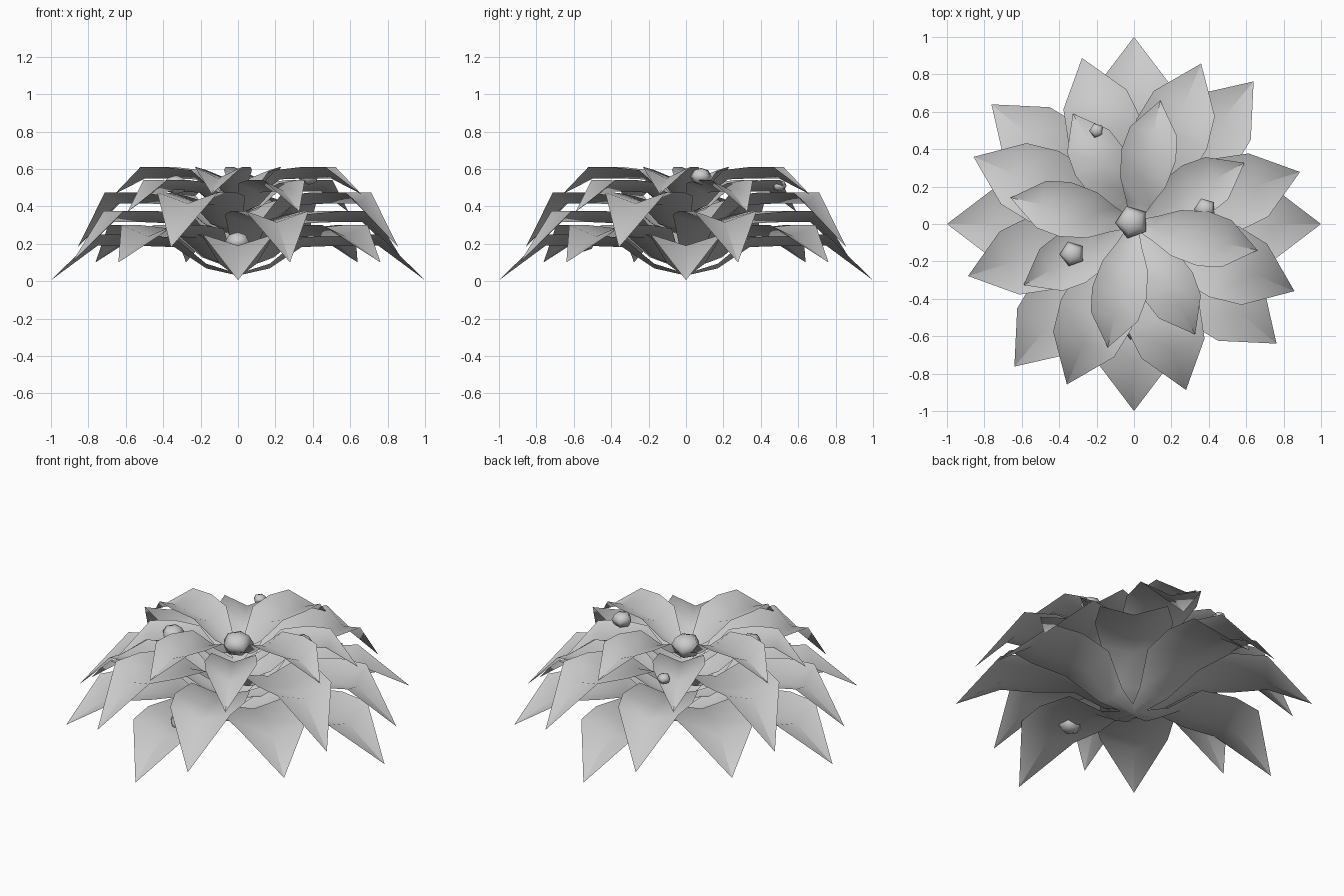
import bpy, bmesh, math
from mathutils import Matrix, Vector

if "Cube" in bpy.data.objects:
    bpy.data.objects.remove(bpy.data.objects["Cube"])

# Leaf rows: fraction of reach, half width (fraction of reach), rise fraction, edge lift
ROWS = [(0.0, 0.03, 0.0, 0.01),
        (0.17, 0.10, 0.24, 0.025),
        (0.34, 0.185, 0.95, 0.05),
        (0.56, 0.22, 1.0, 0.06),
        (0.75, 0.19, 1.0, 0.06)]

# Tiers, four leaves each: name, first angle, reach, root z, knee edge z, tip z
TIERS = [("outer_low", 0, 1.0, 0.03, 0.25, 0.005),
         ("outer_diagonal", 50, 0.995, 0.06, 0.30, 0.10),
         ("middle_low", 17.4, 0.93, 0.15, 0.375, 0.10),
         ("middle_high", 67.3, 0.93, 0.24, 0.475, 0.18),
         ("inner_low", 29, 0.675, 0.35, 0.54, 0.37),
         ("inner_high", 78, 0.675, 0.43, 0.61, 0.465)]


def leaf_tier(name, angle, reach, z_root, z_edge, z_tip):
    """Four V-folded drooping leaves around the axis."""
    bm = bmesh.new()
    rise = z_edge - 0.06 - z_root
    for k in range(4):
        rot = Matrix.Rotation(math.radians(angle + 90 * k), 3, 'Z')

        def vert(x, y, z):
            return bm.verts.new(rot @ Vector((x, y, z)))

        rows = []
        for f, w, h, lift in ROWS:
            r, z = f * reach, z_root + h * rise
            rows.append([vert(r, -w * reach, z + lift),
                         vert(r, 0, z),
                         vert(r, w * reach, z + lift)])
        for a, b in zip(rows, rows[1:]):
            for i in (0, 1):
                bm.faces.new((a[i], b[i], b[i + 1], a[i + 1]))
        # pointed tip
        tip = vert(reach, 0, z_tip)
        for i in (0, 1):
            bm.faces.new((rows[-1][i], tip, rows[-1][i + 1]))
        # crisp fold along the drooping tip
        bm.edges.get((rows[-1][1], tip)).smooth = False
    for f in bm.faces:
        f.smooth = True
    mesh = bpy.data.meshes.new(name + "_leaves")
    bm.to_mesh(mesh)
    bm.free()
    obj = bpy.data.objects.new(name + "_leaves", mesh)
    bpy.context.collection.objects.link(obj)


for tier in TIERS:
    leaf_tier(*tier)

# Flattened buds resting among the leaves
BUDS = [("center_bud", (-0.01, 0.01, 0.475), 0.09),
        ("left_bud", (-0.33, -0.16, 0.515), 0.068),
        ("right_bud", (0.38, 0.08, 0.56), 0.06),
        ("back_bud", (-0.2, 0.5, 0.51), 0.04),
        ("front_low_bud", (0.0, -0.55, 0.21), 0.07)]
for name, loc, rad in BUDS:
    bpy.ops.mesh.primitive_uv_sphere_add(segments=5, ring_count=4, radius=rad, location=loc)
    bud = bpy.context.object
    bud.name = name
    bud.scale.z = 0.75
    bud.rotation_euler.z = math.radians(20)
    bpy.ops.object.shade_smooth()
    bud.select_set(False)
